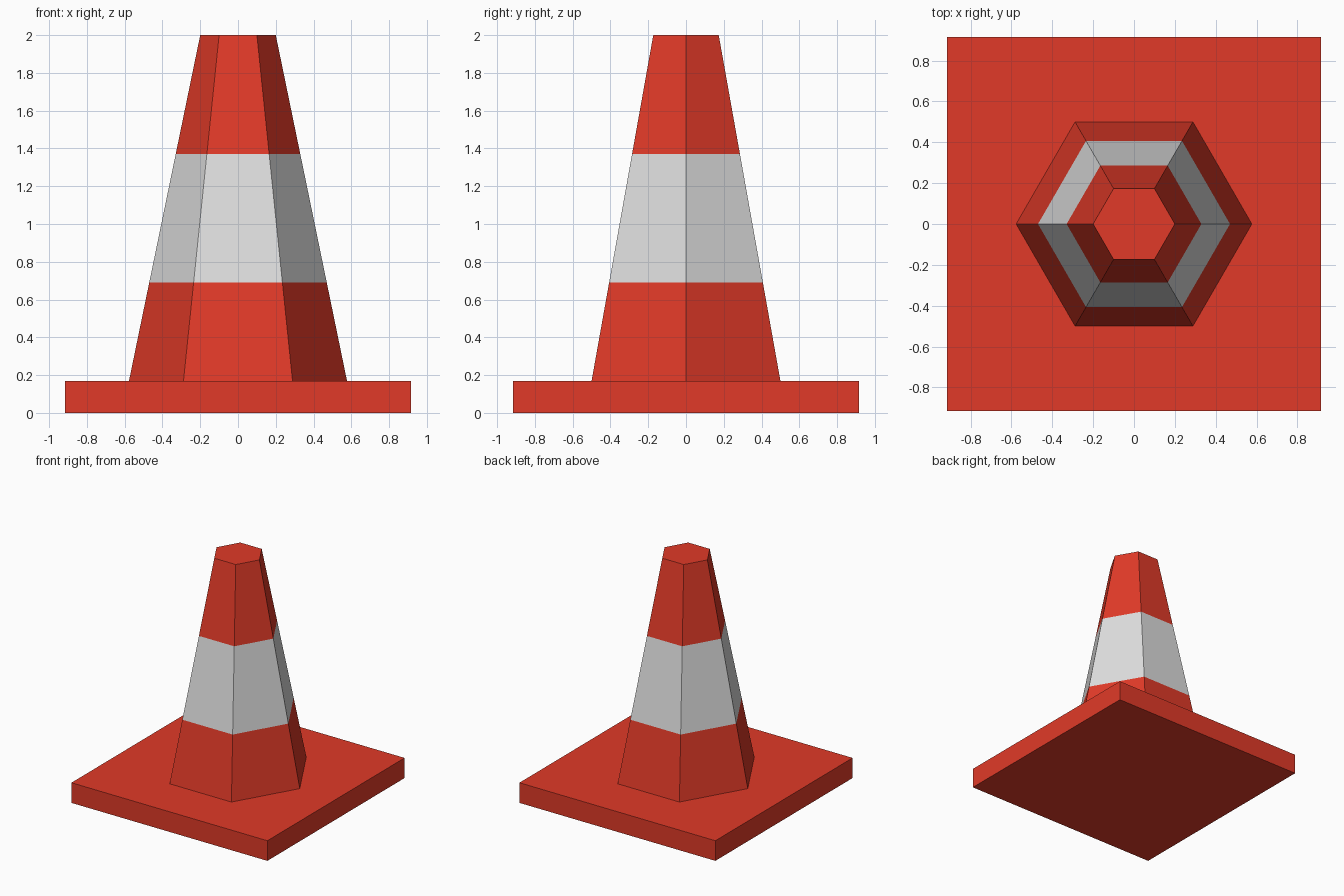
import bpy, bmesh, math

if "Cube" in bpy.data.objects:
    bpy.data.objects.remove(bpy.data.objects["Cube"])


def make_material(name, color):
    m = bpy.data.materials.new(name)
    m.diffuse_color = (*color, 1.0)
    m.use_nodes = True
    m.node_tree.nodes["Principled BSDF"].inputs["Base Color"].default_value = m.diffuse_color
    return m


red = make_material("orange_red", (0.75, 0.042, 0.021))
white = make_material("reflective_white", (0.73, 0.73, 0.73))


def make_object(name, bm, materials):
    bmesh.ops.recalc_face_normals(bm, faces=bm.faces)
    mesh = bpy.data.meshes.new(name)
    bm.to_mesh(mesh)
    bm.free()
    for m in materials:
        mesh.materials.append(m)
    obj = bpy.data.objects.new(name, mesh)
    bpy.context.collection.objects.link(obj)
    return obj


BASE_W, BASE_H = 1.83, 0.17
R_BOTTOM, R_TOP, TOP = 0.577, 0.2, 2.0
STRIPE = (0.69, 1.37)

# Square base plate
bm = bmesh.new()
bmesh.ops.create_cube(bm, size=1.0)
for v in bm.verts:
    v.co.x *= BASE_W
    v.co.y *= BASE_W
    v.co.z = (v.co.z + 0.5) * BASE_H
make_object("base_plate", bm, [red])

# Six-sided tapered body, corners on the x axis, cut at the stripe edges
bm = bmesh.new()
rings = []
for z in (BASE_H, *STRIPE, TOP):
    r = R_BOTTOM + (R_TOP - R_BOTTOM) * (z - BASE_H) / (TOP - BASE_H)
    rings.append([bm.verts.new((r * math.cos(i * math.pi / 3),
                                r * math.sin(i * math.pi / 3), z))
                  for i in range(6)])
for low, high in zip(rings, rings[1:]):
    for i in range(6):
        j = (i + 1) % 6
        bm.faces.new((low[i], low[j], high[j], high[i]))
bm.faces.new(rings[-1])
bm.faces.new(rings[0])

# White stripe by height
for f in bm.faces:
    f.material_index = int(STRIPE[0] < f.calc_center_median().z < STRIPE[1])
make_object("cone_body", bm, [red, white])
